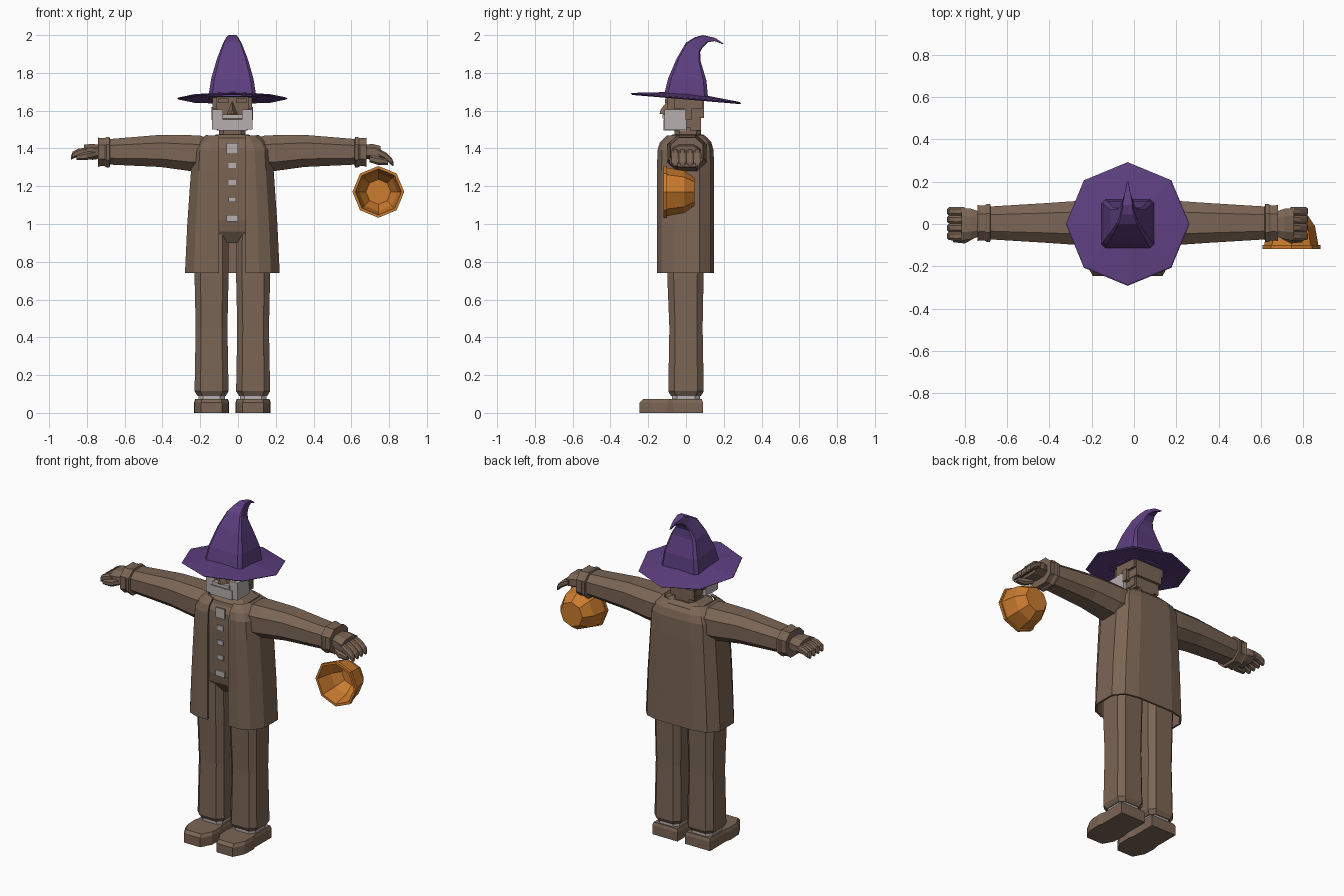
import bpy, bmesh
from math import sin, cos, pi
from mathutils import Vector

cube = bpy.data.objects.get("Cube")
if cube:
    bpy.data.objects.remove(cube, do_unlink=True)

CX = -0.03  # body centre line


def material(name, rgb):
    m = bpy.data.materials.new(name)
    m.use_nodes = True
    m.diffuse_color = (*rgb, 1)
    m.node_tree.nodes["Principled BSDF"].inputs["Base Color"].default_value = (*rgb, 1)
    return m


BROWN = material("brown cloth", (0.195, 0.13, 0.09))
PURPLE = material("purple felt", (0.11, 0.05, 0.215))
ORANGE = material("orange plastic", (0.6, 0.2, 0.028))
GREY = material("pale grey", (0.47, 0.43, 0.43))


def loft(name, rings, mat, closed=True, caps=(True, True)):
    """Skin a list of equal-length point rings."""
    bm = bmesh.new()
    loops = [[bm.verts.new(p) for p in ring] for ring in rings]
    n = len(loops[0])
    for a, b in zip(loops, loops[1:]):
        for i in range(n if closed else n - 1):
            j = (i + 1) % n
            bm.faces.new((a[i], a[j], b[j], b[i]))
    if closed:
        for flag, ring in zip(caps, (loops[0], loops[-1])):
            if flag:
                bm.faces.new(ring)
    bmesh.ops.remove_doubles(bm, verts=bm.verts, dist=0.0005)
    bmesh.ops.recalc_face_normals(bm, faces=bm.faces)
    mesh = bpy.data.meshes.new(name)
    bm.to_mesh(mesh)
    bm.free()
    mesh.materials.append(mat)
    ob = bpy.data.objects.new(name, mesh)
    bpy.context.collection.objects.link(ob)
    return ob


def octagon(hu, hv, cut=0.35):
    """Rectangle with cut corners, in two coordinates."""
    u, v = hu * (1 - cut), hv * (1 - cut)
    return [(u, -hv), (hu, -v), (hu, v), (u, hv), (-u, hv), (-hu, v), (-hu, -v), (-u, -hv)]


def flat_ring(x, y, z, hx, hy, cut=0.35):
    return [(x + u, y + v, z) for u, v in octagon(hx, hy, cut)]


def side_ring(x, y, z, hy, hz, cut=0.5):
    return [(x, y + u, z + v) for u, v in octagon(hy, hz, cut)]


def box(name, x, y, z, mat):
    """Box from (low, high) pairs, x measured from the centre line."""
    rings = [[(CX + x[i], y[j], h) for i, j in ((0, 0), (1, 0), (1, 1), (0, 1))] for h in z]
    return loft(name, rings, mat)


# Legs, socks and shoes
for s, side in ((-1, "right"), (1, "left")):
    x = CX + s * 0.11
    loft(side + "_leg", [flat_ring(x, cy, z, hx, hy) for z, cy, hx, hy in (
        (0.09, 0.0, 0.075, 0.08), (0.115, 0.0, 0.09, 0.094), (0.45, 0.0, 0.084, 0.088),
        (0.72, -0.003, 0.09, 0.096), (0.97, 0.0, 0.088, 0.1))], BROWN)
    loft(side + "_sock", [flat_ring(x, 0.0, z, 0.07, 0.075) for z in (0.06, 0.1)], GREY)
    sole = [(-0.085, 0.09), (0.085, 0.09), (0.085, -0.07), (0.093, -0.1), (0.09, -0.18),
            (0.055, -0.245), (-0.055, -0.245), (-0.09, -0.18), (-0.093, -0.1), (-0.085, -0.07)]
    loft(side + "_shoe", [[(x + u * k, v * k, z) for u, v in sole]
                          for z, k in ((0, 1), (0.055, 1), (0.073, 0.93))], BROWN)

# Torso under the coat
loft("torso", [flat_ring(CX, 0, z, hx, hy) for z, hx, hy in (
    (0.9, 0.06, 0.07), (0.96, 0.14, 0.11), (1.02, 0.19, 0.12), (1.3, 0.19, 0.125),
    (1.4, 0.18, 0.12), (1.45, 0.1, 0.09))], BROWN)

# Open-fronted coat
half = [(0.14, -0.148), (0.2, -0.125), (0.245, -0.06), (0.245, 0.07), (0.2, 0.125), (0.12, 0.143)]
rings = []
for z, sx, sy in ((0.74, 1, 1), (1.0, 0.95, 1), (1.28, 0.87, 1), (1.39, 0.84, 0.98),
                  (1.43, 0.75, 0.9), (1.465, 0.56, 0.66)):
    wing = [(0.07, -0.145 * sy)] + [(u * sx, v * sy) for u, v in half]
    outline = wing + [(-u, v) for u, v in reversed(wing)]
    rings.append([(CX + u, v, z) for u, v in outline])
coat = loft("coat", rings, BROWN, closed=False)
wall = coat.modifiers.new("cloth", 'SOLIDIFY')
wall.thickness, wall.offset = 0.012, 0

# Collar and neck
loft("collar", [flat_ring(CX, 0.01, z, hx, hy) for z, hx, hy in (
    (1.41, 0.125, 0.115), (1.455, 0.115, 0.105), (1.475, 0.085, 0.08))], BROWN)
loft("neck", [flat_ring(CX, 0.01, z, 0.07, 0.07) for z in (1.44, 1.53)], BROWN)

# Shirt buttons and clasps
for i, (z, w, h) in enumerate(((1.4, 0.03, 0.03), (1.31, 0.02, 0.014), (1.22, 0.02, 0.014),
                               (1.13, 0.02, 0.014), (1.03, 0.03, 0.017))):
    box(f"button_{i + 1}", (-w, w), (-0.131, -0.122), (z - h, z + h), GREY)

# Arms, cuffs and hands
for s, side, droop in ((-1, "right", 0.0), (1, "left", 0.035)):
    def reach(d):
        return CX + s * d
    loft(side + "_arm", [side_ring(reach(d), 0.005, z, hy, hz) for d, z, hy, hz in (
        (0.12, 1.375, 0.09, 0.075), (0.17, 1.375, 0.105, 0.093), (0.22, 1.375, 0.105, 0.095),
        (0.38, 1.387, 0.094, 0.085), (0.66, 1.382, 0.077, 0.067))], BROWN)
    loft(side + "_cuff", [side_ring(reach(d), 0.005, 1.38, hy, hz) for d, hy, hz in (
        (0.645, 0.07, 0.06), (0.65, 0.09, 0.08), (0.665, 0.09, 0.08), (0.675, 0.083, 0.074),
        (0.7, 0.083, 0.074), (0.71, 0.086, 0.078), (0.71, 0.06, 0.05))], BROWN)
    loft(side + "_palm", [side_ring(reach(d), 0.0, 1.382 - k * droop, hy, hz) for d, hy, hz, k in (
        (0.69, 0.055, 0.035, 0), (0.74, 0.072, 0.042, 0), (0.785, 0.076, 0.038, 0.2))], BROWN)
    for f in range(4):
        y = -0.057 + f * 0.039
        loft(f"{side}_finger_{f + 1}", [side_ring(reach(d), y, z, r, r) for d, z, r in (
            (0.77, 1.385 - droop * 0.1, 0.02), (0.815, 1.378 - droop * 0.6, 0.021),
            (0.845, 1.364 - droop, 0.019), (0.853, 1.352 - droop, 0.011))], BROWN)
    loft(side + "_thumb", [side_ring(reach(d), y, z - droop * 0.7, r, r) for d, y, z, r in (
        (0.725, -0.05, 1.37, 0.018), (0.77, -0.07, 1.36, 0.022), (0.825, -0.072, 1.352, 0.014))], BROWN)

# Head, hair, ears, nose
box("head", (-0.085, 0.085), (-0.1, 0.07), (1.51, 1.69), BROWN)
box("hair_back", (-0.09, 0.09), (0.02, 0.095), (1.56, 1.68), BROWN)
box("nape", (-0.08, 0.08), (0.02, 0.08), (1.495, 1.57), BROWN)
box("hair_band", (-0.105, 0.105), (-0.06, 0.09), (1.61, 1.68), BROWN)
for s, side in ((-1, "right"), (1, "left")):
    box(side + "_ear", sorted((s * 0.08, s * 0.11)), (-0.005, 0.03), (1.55, 1.62), BROWN)
    box(side + "_brow", sorted((s * 0.02, s * 0.075)), (-0.11, -0.09), (1.64, 1.665), BROWN)
    box(side + "_whisker", sorted((s * 0.05, s * 0.107)), (-0.115, 0.002), (1.5, 1.607), GREY)
loft("nose", [[(CX - 0.028, -0.1, 1.58), (CX + 0.028, -0.1, 1.58), (CX, -0.1, 1.65)],
              [(CX - 0.01, -0.14, 1.582), (CX + 0.01, -0.14, 1.582), (CX, -0.135, 1.605)]], BROWN)

# Beard and moustache
box("beard", (-0.075, 0.075), (-0.12, 0.0), (1.495, 1.552), GREY)
box("moustache", (-0.055, 0.055), (-0.125, -0.09), (1.558, 1.58), GREY)


# Hat brim, tipped down at the back
def brim_ring(r, lift):
    pts = [(r * sin(i * pi / 4), r * cos(i * pi / 4)) for i in range(8)]
    return [(CX + u, v, 1.665 + lift - 0.085 * v) for u, v in pts]


loft("hat_brim", [brim_ring(0.1, 0.012), brim_ring(0.285, -0.006), brim_ring(0.292, 0),
                  brim_ring(0.285, 0.005), brim_ring(0.1, 0.025)], PURPLE)

# Bent hat crown: (front y, z), (back y, z), front and back half width
crown = (((-0.118, 1.675), (0.118, 1.655), 0.127), ((-0.095, 1.77), (0.108, 1.76), 0.112),
         ((-0.05, 1.875), (0.078, 1.86), 0.082), ((0.0, 1.96), (0.075, 1.91), 0.05),
         ((0.045, 1.988), (0.088, 1.935), 0.034), ((0.09, 2.0), (0.115, 1.962), 0.024),
         ((0.155, 1.985), (0.152, 1.968), 0.012), ((0.2, 1.955), (0.195, 1.952), 0.003))
rings = []
for (fy, fz), (by, bz), w in crown:
    front, back = Vector((CX, fy, fz)), Vector((CX, by, bz))
    rings.append([(front if t < 0.5 else back).lerp(back if t < 0.5 else front, min(t, 1 - t))
                  + Vector((u * w, 0, 0))
                  for u, t in ((-0.85, 0), (0.85, 0), (1, 0.08), (1, 0.92), (0.85, 1),
                               (-0.85, 1), (-1, 0.92), (-1, 0.08))])
loft("hat_crown", rings, PURPLE)

# Hollow bucket, opening towards the front
profile = ((0.128, -0.1), (0.137, -0.1), (0.137, -0.118), (0.122, -0.118), (0.116, -0.09),
           (0.102, -0.02), (0.066, 0.035))
outer = ((0.075, 0.045), (0.112, -0.01), (0.128, -0.1))
loft("bucket", [[(0.743 + r * cos(i * pi / 4), y, 1.17 + r * sin(i * pi / 4)) for i in range(8)]
                for r, y in outer + profile[1:]], ORANGE)
